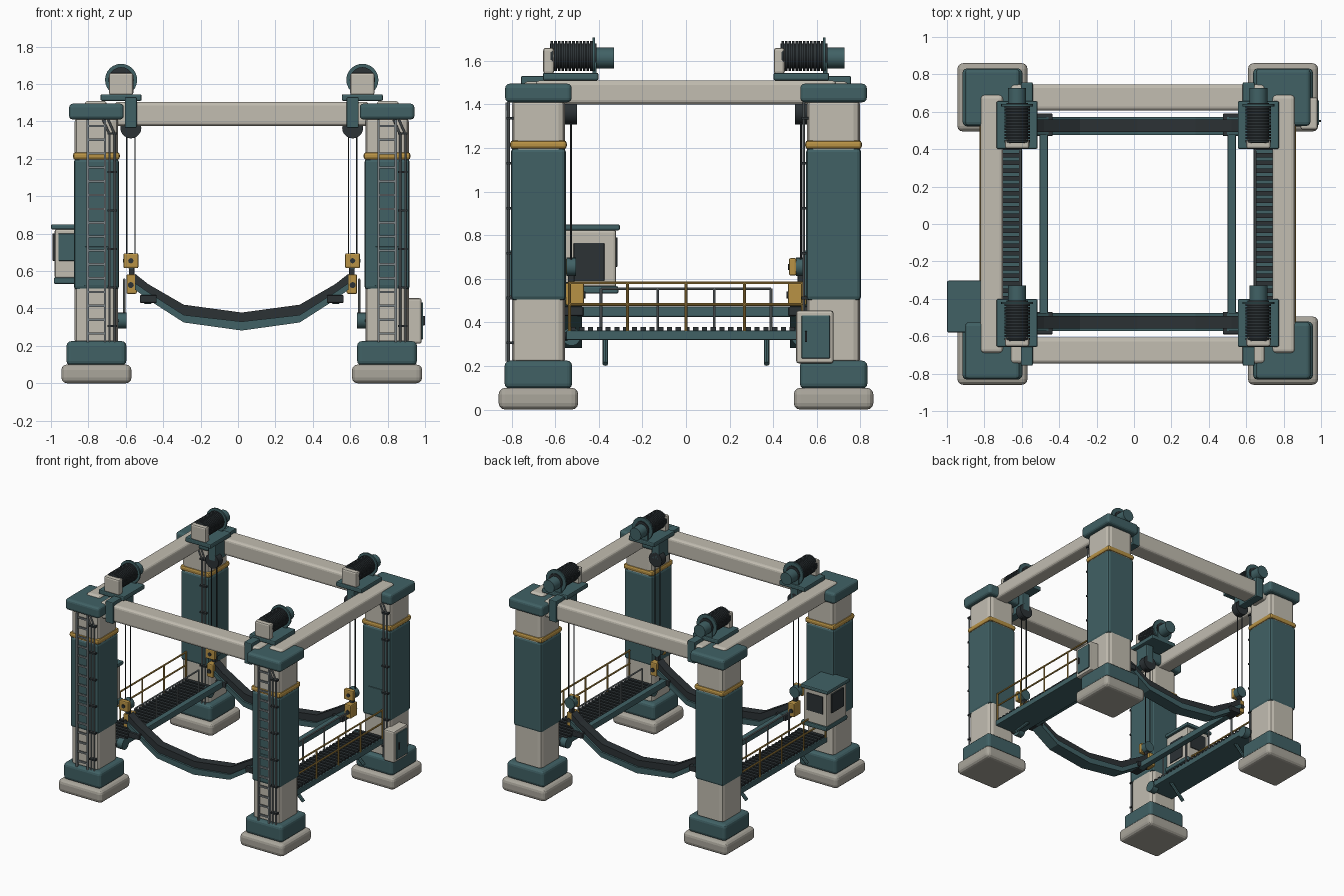
import bpy, bmesh, math
from mathutils import Vector

if "Cube" in bpy.data.objects:
    bpy.data.objects.remove(bpy.data.objects["Cube"])

OX = 0.02  # x centre of the frame


def mat(name, c):
    m = bpy.data.materials.new(name)
    m.diffuse_color = (*c, 1)
    m.use_nodes = True
    m.node_tree.nodes["Principled BSDF"].inputs["Base Color"].default_value = m.diffuse_color
    return m


TEAL = mat("teal_paint", (0.052, 0.12, 0.13))
BEIGE = mat("beige_paint", (0.54, 0.51, 0.44))
STONE = mat("stone", (0.40, 0.38, 0.33))
GOLD = mat("gold_paint", (0.48, 0.29, 0.06))
DARK = mat("dark_rubber", (0.025, 0.032, 0.036))
STEEL = mat("steel", (0.2, 0.23, 0.24))


def finish(name, bm, m, bevel=0, seg=2):
    bmesh.ops.recalc_face_normals(bm, faces=bm.faces)
    me = bpy.data.meshes.new(name)
    bm.to_mesh(me)
    bm.free()
    ob = bpy.data.objects.new(name, me)
    bpy.context.collection.objects.link(ob)
    me.materials.append(m)
    if bevel:
        b = ob.modifiers.new("bevel", 'BEVEL')
        b.width, b.segments, b.limit_method = bevel, seg, 'ANGLE'
    return ob


def add_box(bm, x, y, z):
    vs = bmesh.ops.create_cube(bm, size=1)["verts"]
    for v in vs:
        v.co = Vector([(r[0] + r[1]) / 2 + c * (r[1] - r[0]) for r, c in zip((x, y, z), v.co)])


def box(name, x, y, z, m, bevel=0.0, seg=2):
    bm = bmesh.new()
    add_box(bm, sorted(x), sorted(y), sorted(z))
    return finish(name, bm, m, bevel, seg)


def cbox(name, cx, cy, w, d, z, m, bevel=0.0, seg=2):
    return box(name, (cx - w / 2, cx + w / 2), (cy - d / 2, cy + d / 2), z, m, bevel, seg)


def add_rod(bm, p, q, r, n=8):
    p, q = Vector(p), Vector(q)
    d = q - p
    vs = bmesh.ops.create_cone(bm, cap_ends=True, segments=n, radius1=r, radius2=r, depth=d.length)["verts"]
    rot = d.to_track_quat('Z', 'Y')
    for v in vs:
        v.co = rot @ v.co + (p + q) / 2


def rods(name, segs, r, m, n=8):
    bm = bmesh.new()
    for p, q in segs:
        add_rod(bm, p, q, r, n)
    ob = finish(name, bm, m)
    for f in ob.data.polygons:
        f.use_smooth = len(f.vertices) == 4 and n > 8
    return ob


def prism(name, pts, y0, y1, m):
    # x-z outline strip extruded along y
    bm = bmesh.new()
    a = [bm.verts.new((x, y0, z)) for x, z in pts]
    b = [bm.verts.new((x, y1, z)) for x, z in pts]
    n = len(pts)
    bm.faces.new(a)
    bm.faces.new(b)
    for i in range(n):
        bm.faces.new((a[i], a[(i + 1) % n], b[(i + 1) % n], b[i]))
    return finish(name, bm, m)


# corner columns
for sx in (-1, 1):
    for sy in (-1, 1):
        t = ("left" if sx < 0 else "right") + ("_front" if sy < 0 else "_back")
        cx, cy = OX + sx * 0.777, sy * 0.677
        cbox("foot_pad_" + t, cx, cy, 0.375, 0.365, (0, 0.1), STONE, 0.03, 3)
        cbox("foot_block_" + t, cx, cy, 0.32, 0.31, (0.095, 0.225), TEAL, 0.025, 3)
        cbox("column_" + t, cx, cy, 0.232, 0.243, (0.2, 1.43), BEIGE, 0.03)
        cbox("sleeve_" + t, cx, cy, 0.242, 0.252, (0.5, 1.2), TEAL, 0.018)
        cbox("gold_band_" + t, cx, cy, 0.25, 0.26, (1.195, 1.235), GOLD, 0.014)
        cbox("cap_" + t, cx, cy, 0.292, 0.305, (1.41, 1.495), TEAL, 0.02, 3)
        f = cy - 0.127
        # access panel and conduits on the front face
        box("access_panel_" + t, (cx - 0.065, cx + 0.065), (f - 0.006, f + 0.02), (0.52, 0.73), TEAL, 0.004)
        for i, o in enumerate((0.07, 0.098)):
            rods(f"conduit_{i}_{t}", [((cx + o, f - 0.01, 0.22), (cx + o, f - 0.01, 1.33)),
                                      ((cx + o, f - 0.01, 1.33), (cx + o - 0.035, f - 0.01, 1.41))], 0.006, STEEL)
        bm = bmesh.new()
        for k in range(6):
            z = 0.3 + k * 0.206
            add_box(bm, (cx + 0.058, cx + 0.11), (f - 0.02, f + 0.012), (z, z + 0.012))
        finish("conduit_clips_" + t, bm, DARK)
        # ladder on front columns
        if sy < 0:
            bm = bmesh.new()
            for s in (-0.046, 0.046):
                add_box(bm, (cx + s - 0.006, cx + s + 0.006), (f - 0.024, f - 0.008), (0.22, 1.41))
            for k in range(16):
                z = 0.26 + k * 0.074
                add_box(bm, (cx - 0.046, cx + 0.046), (f - 0.022, f - 0.01), (z, z + 0.012))
            finish("ladder_" + t, bm, STEEL)

        # winch on its saddle plate (all winches face the same way)
        wx, wy = OX + sx * 0.645, sy * 0.529
        cbox("winch_plate_" + t, wx, wy, 0.22, 0.255, (1.51, 1.545), TEAL, 0.008)
        y0 = wy - 0.126
        zc = 1.622
        box("winch_bracket_" + t, (wx - 0.065, wx + 0.065), (y0, y0 + 0.05), (1.54, 1.66), BEIGE, 0.012)
        rods("winch_drum_" + t, [((wx, y0 + 0.03, zc), (wx, y0 + 0.245, zc))], 0.058, DARK, 24)
        rods("drum_rope_wraps_" + t, [((wx, y0 + 0.034 + k * 0.0165, zc), (wx, y0 + 0.046 + k * 0.0165, zc))
                                      for k in range(12)], 0.068, DARK, 20)
        rods("drum_flange_" + t, [((wx, y0 + 0.226, zc), (wx, y0 + 0.238, zc))], 0.086, TEAL, 24)
        box("winch_rear_bracket_" + t, (wx - 0.05, wx + 0.05), (y0 + 0.226, y0 + 0.245), (1.54, 1.62), TEAL, 0.004)
        rods("winch_motor_" + t, [((wx, y0 + 0.24, 1.613), (wx, y0 + 0.325, 1.613))], 0.048, TEAL, 16)
        # saddle strap round the beam, and sheave below
        px, py = OX + sx * 0.593, sy * 0.527
        box("beam_strap_" + t, (px - 0.032, px + 0.032), (sy * 0.757, sy * 0.50), (1.365, 1.53), TEAL, 0.006)
        rods("top_sheave_" + t, [((px, py - 0.027, 1.365), (px, py + 0.027, 1.365))], 0.056, DARK, 20)
        rods("hoist_ropes_" + t, [((px + s, py, 0.65), (px + s, py, 1.36)) for s in (-0.022, 0.022)], 0.004, DARK, 6)
        # hook block
        cbox("block_plate_" + t, px, py - 0.038, 0.08, 0.034, (0.615, 0.695), GOLD, 0.008)
        rods("block_pin_" + t, [((px, py - 0.06, 0.655), (px, py - 0.03, 0.655))], 0.014, DARK, 12)
        rods("block_sheave_" + t, [((px, py - 0.022, 0.655), (px, py + 0.022, 0.655))], 0.042, TEAL, 20)
        cbox("shackle_link_" + t, px + 0.004 * -sx, py, 0.03, 0.03, (0.55, 0.64), DARK, 0.004)
        cbox("sling_lug_" + t, px - sx * 0.004, sy * 0.51, 0.056, 0.085, (0.478, 0.582), GOLD, 0.008)
        rods("lug_pin_" + t, [((px, sy * 0.51 - 0.05, 0.525), (px, sy * 0.51 + 0.05, 0.525))], 0.016, DARK, 12)
        # pad where spreader bar meets sling
        ex = OX + sx * 0.5
        cbox("spreader_pad_" + t, ex, sy * 0.53, 0.09, 0.12, (0.43, 0.472), DARK, 0.006)
        # guide roller at the column base
        rx = OX + sx * 0.64
        rods("guide_roller_" + t, [((rx - 0.025, sy * 0.525, 0.335), (rx + 0.025, sy * 0.525, 0.335))], 0.042, TEAL, 16)
        rods("guide_roller_axle_" + t, [((rx, sy * 0.525, 0.335), (rx + sx * 0.06, sy * 0.58, 0.335))], 0.018, DARK, 10)

# top frame beams
for s, t in ((-1, "front"), (1, "back")):
    cbox("cross_beam_" + t, OX, s * 0.677, 1.36, 0.138, (1.375, 1.505), BEIGE, 0.02, 3)
for s, t in ((-1, "left"), (1, "right")):
    cbox("side_beam_" + t, OX + s * 0.78, 0, 0.12, 1.38, (1.4, 1.51), BEIGE, 0.02, 3)

# slings: curved beams with a rubber pad
half = [(0.57, 0.50, 0.535, 0.585), (0.5, 0.447, 0.487, 0.53), (0.31, 0.325, 0.365, 0.42), (0, 0.282, 0.33, 0.378)]
full = [(-x, *z) for x, *z in half] + [(x, *z) for x, *z in reversed(half[:-1])]
for s, t in ((-1, "front"), (1, "back")):
    y = s * 0.525
    prism("sling_beam_" + t, [(OX + p[0], p[1]) for p in full] + [(OX + p[0], p[2]) for p in reversed(full)],
          y - 0.048, y + 0.048, TEAL)
    prism("sling_pad_" + t, [(OX + p[0], p[2] - 0.002) for p in full] + [(OX + p[0], p[3]) for p in reversed(full)],
          y - 0.034, y + 0.034, DARK)

# spreaders, walkways and rails
for s, t in ((-1, "left"), (1, "right")):
    X = lambda o: OX + s * o
    box("spreader_bar_" + t, (X(0.48), X(0.525)), (-0.5, 0.5), (0.425, 0.472), TEAL, 0.006)
    box("walkway_deck_" + t, (X(0.62), X(0.845)), (-0.55, 0.55), (0.32, 0.362), TEAL, 0.005)
    bm = bmesh.new()
    for k in range(27):
        y = -0.53 + k * 0.0402
        add_box(bm, sorted((X(0.622), X(0.835))), (y, y + 0.024), (0.36, 0.378))
    finish("walkway_grating_" + t, bm, DARK)
    ys = [-0.535, -0.268, 0, 0.268, 0.535]
    gx = X(0.84)
    rods("outer_handrail_" + t, [((gx, y, 0.36), (gx, y, 0.585)) for y in ys] +
         [((gx, -0.54, z), (gx, 0.54, z)) for z in (0.482, 0.582)], 0.0065, GOLD)
    ys = [-0.39, -0.13, 0.13, 0.39]
    gx = X(0.628)
    rods("inner_rail_" + t, [((gx, y, 0.36), (gx, y, 0.555)) for y in ys] +
         [((gx, -0.39, 0.555), (gx, 0.39, 0.555))], 0.006, STEEL)
    for i, y in enumerate((-0.37, 0.37)):
        rods(f"walkway_brace_{i}_{t}", [((X(0.80), y, 0.21), (X(0.68), y, 0.33))], 0.013, TEAL)

# operator cabin on the left front column
box("cabin_base", (-0.985, -0.765), (-0.57, -0.31), (0.532, 0.566), TEAL, 0.008)
box("cabin_body", (-0.98, -0.78), (-0.565, -0.32), (0.56, 0.825), BEIGE, 0.012)
box("cabin_roof", (-1.0, -0.765), (-0.58, -0.303), (0.822, 0.85), TEAL, 0.008)
box("cabin_side_window_outer", (-0.992, -0.97), (-0.515, -0.37), (0.655, 0.8), DARK, 0.003)
box("cabin_side_window_inner", (-0.79, -0.774), (-0.515, -0.375), (0.59, 0.765), DARK, 0.003)
box("cabin_front_window", (-0.96, -0.80), (-0.573, -0.55), (0.655, 0.8), TEAL, 0.003)
box("cabin_rear_window", (-0.95, -0.81), (-0.33, -0.314), (0.655, 0.79), DARK, 0.003)

# control cabinet on the right back column
box("cabinet_body", (0.89, 0.982), (0.505, 0.677), (0.212, 0.455), BEIGE, 0.012)
box("cabinet_door", (0.975, 0.99), (0.53, 0.66), (0.235, 0.432), TEAL, 0.004)
box("cabinet_handle", (0.985, 1.0), (0.545, 0.555), (0.31, 0.36), DARK, 0.002)
